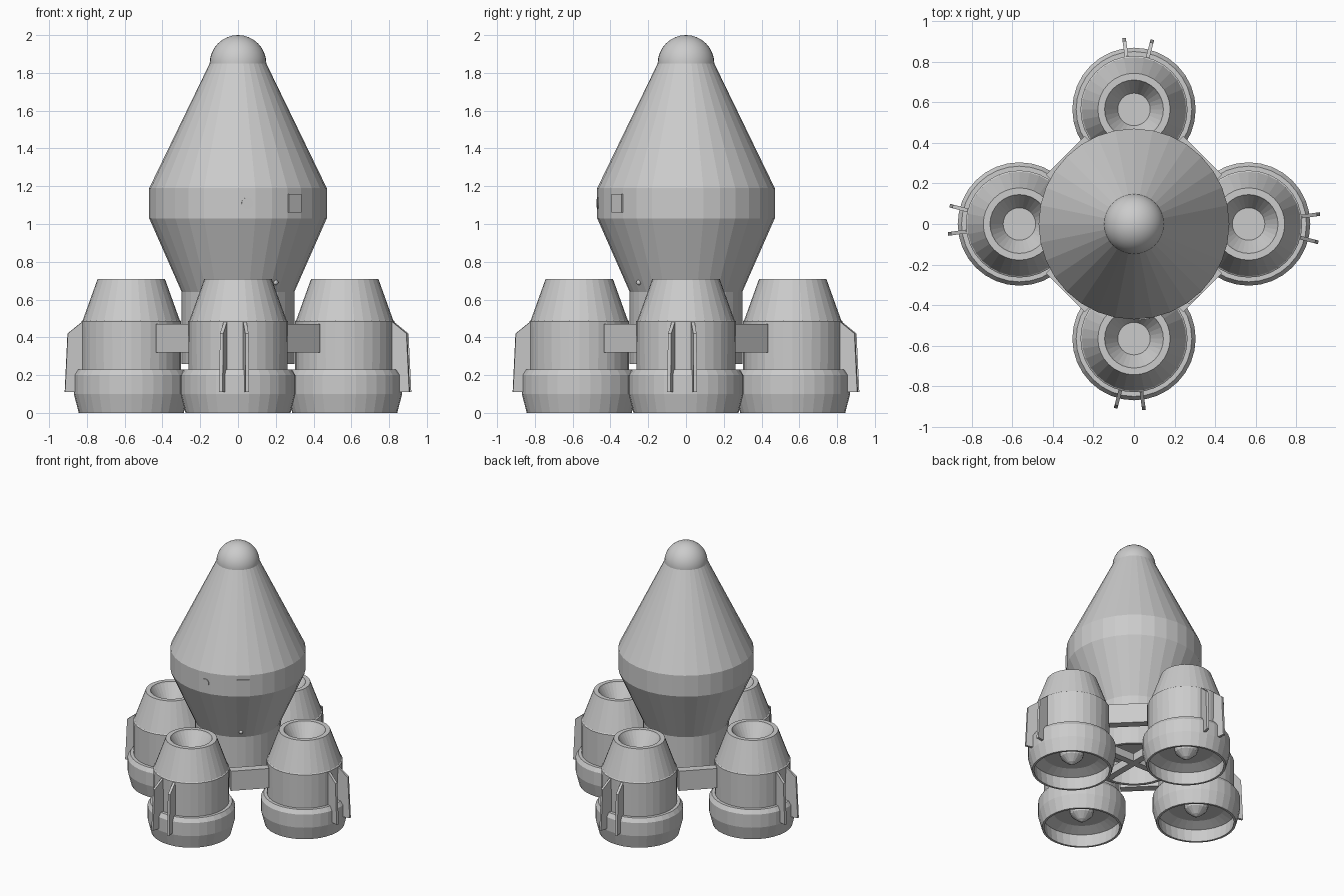
import bpy, bmesh, math
from mathutils import Matrix, Vector

if "Cube" in bpy.data.objects:
    bpy.data.objects.remove(bpy.data.objects["Cube"])

grey = bpy.data.materials.new("hull_grey")
grey.diffuse_color = (0.6, 0.6, 0.6, 1)
grey.use_nodes = True
grey.node_tree.nodes["Principled BSDF"].inputs["Base Color"].default_value = grey.diffuse_color


def finish(name, bm, matrix=Matrix()):
    bmesh.ops.recalc_face_normals(bm, faces=bm.faces)
    bm.transform(matrix)
    mesh = bpy.data.meshes.new(name)
    bm.to_mesh(mesh)
    bm.free()
    mesh.materials.append(grey)
    obj = bpy.data.objects.new(name, mesh)
    bpy.context.collection.objects.link(obj)
    return obj


def lathe(name, profile, matrix=Matrix(), sides=32):
    """Spin a (radius, height) profile about z."""
    bm = bmesh.new()
    verts = [bm.verts.new((r, 0, z)) for r, z in profile]
    edges = [bm.edges.new(pair) for pair in zip(verts, verts[1:])]
    bmesh.ops.spin(bm, geom=verts + edges, cent=(0, 0, 0), axis=(0, 0, 1),
                   angle=2 * math.pi, steps=sides)
    bmesh.ops.remove_doubles(bm, verts=bm.verts, dist=0.0005)
    return finish(name, bm, matrix)


def box(name, size, matrix):
    bm = bmesh.new()
    bmesh.ops.create_cube(bm, size=1)
    bmesh.ops.scale(bm, vec=size, verts=bm.verts)
    return finish(name, bm, matrix)


def plate(name, outline, thickness, matrix):
    """Extrude an (x, z) outline symmetrically along y."""
    bm = bmesh.new()
    face = bm.faces.new([bm.verts.new((x, -thickness / 2, z)) for x, z in outline])
    new = bmesh.ops.extrude_face_region(bm, geom=[face])["geom"]
    bmesh.ops.translate(bm, vec=(0, thickness, 0),
                        verts=[v for v in new if isinstance(v, bmesh.types.BMVert)])
    return finish(name, bm, matrix)


def turn(deg):
    return Matrix.Rotation(math.radians(deg), 4, "Z")


def move(x, y, z):
    return Matrix.Translation((x, y, z))


def smooth_sphere(name, radius, location, segments):
    bm = bmesh.new()
    bmesh.ops.create_uvsphere(bm, u_segments=segments, v_segments=segments // 2, radius=radius)
    for f in bm.faces:
        f.smooth = True
    return finish(name, bm, move(*location))


# Central hull: double cone with a hollow skirt underneath
lathe("hull", [(0, 1.86), (0.145, 1.86), (0.47, 1.19), (0.47, 1.03), (0.298, 0.64),
               (0.298, 0.26), (0.275, 0.26), (0.275, 0.42), (0, 0.42)])
smooth_sphere("nose_dome", 0.15, (0, 0, 1.85), 32)

# Crossed beams inside the skirt
for i in range(2):
    box(f"skirt_beam_{i}", (0.58, 0.05, 0.06), turn(90 * i) @ move(0, 0, 0.295))

# Small hull details: hatch, round port and a sensor ball
box("hatch", (0.03, 0.085, 0.1), turn(-50.6) @ move(0.462, 0, 1.11))
lathe("round_port", [(0, 0.006), (0.03, 0.006), (0.03, -0.02), (0, -0.02)],
      turn(-84) @ move(0.467, 0, 1.11) @ Matrix.Rotation(math.pi / 2, 4, "Y"), 20)
smooth_sphere("sensor_ball", 0.014, (0.2, -0.25, 0.69), 12)

# Engine pods: outer shell, intake well on top, open bell below
pod_shell = [(0, 0.6), (0.08, 0.6), (0.14, 0.7), (0.145, 0.71), (0.178, 0.71),
             (0.257, 0.49), (0.264, 0.485), (0.262, 0.23), (0.285, 0.23),
             (0.304, 0.2), (0.304, 0.1), (0.278, 0.0), (0.262, 0.0),
             (0.275, 0.1), (0.2, 0.13), (0, 0.13)]
nozzle = [(0.085, 0.135), (0.075, 0.1), (0.03, 0.06), (0, 0.045)]
fin = [(0.24, 0.48), (0.265, 0.48), (0.34, 0.42), (0.355, 0.11),
       (0.29, 0.11), (0.24, 0.2)]
for i in range(4):
    place = turn(90 * i) @ move(0.565, 0, 0)
    lathe(f"engine_pod_{i}", pod_shell, place)
    lathe(f"engine_nozzle_{i}", nozzle, place, 16)
    # Pair of radial fins, slightly turned clockwise
    for j, angle in enumerate((8, -14.8)):
        plate(f"pod_fin_{i}_{j}", fin, 0.018, place @ turn(angle))
    # Diagonal bracket joining neighbouring pods
    box(f"pod_bracket_{i}", (0.06, 0.27, 0.15),
        turn(90 * i + 45) @ move(0.448, 0, 0.395))
